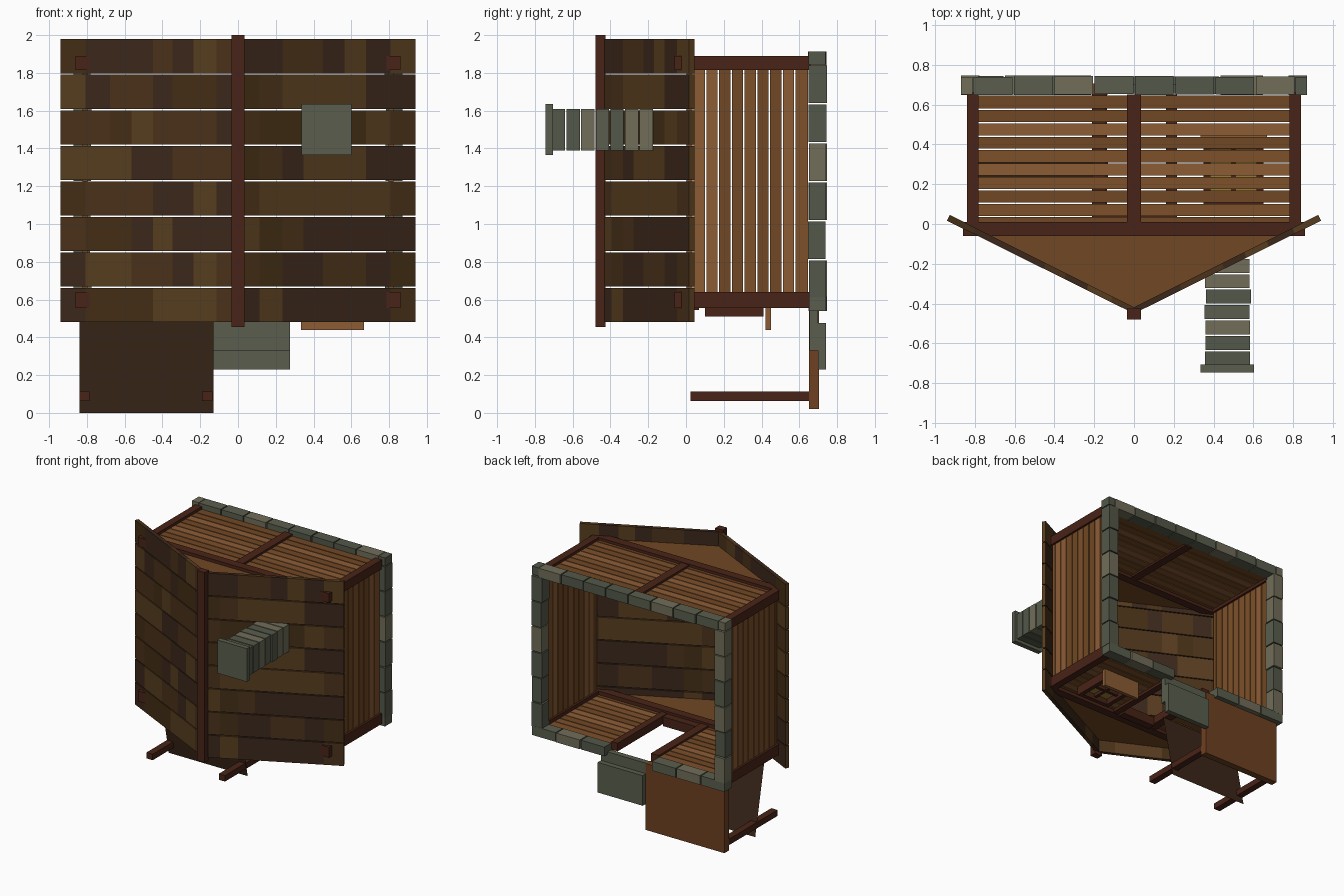
import bpy, bmesh, random
from mathutils import Vector

if "Cube" in bpy.data.objects:
    bpy.data.objects.remove(bpy.data.objects["Cube"])
random.seed(4)


def material(name, r, g, b):
    m = bpy.data.materials.new(name)
    m.diffuse_color = [(c / 255) ** 2.2 for c in (r, g, b)] + [1]
    m.use_nodes = True
    m.node_tree.nodes["Principled BSDF"].inputs["Base Color"].default_value = m.diffuse_color
    return m


BEAM = material("beam_wood", 74, 40, 29)
WALL = [material("wall_light", 139, 93, 56), material("wall_mid", 124, 81, 46),
        material("wall_dark", 112, 73, 40)]
ROOF = [material("roof_a", 88, 63, 36), material("roof_b", 76, 53, 32),
        material("roof_c", 62, 44, 32), material("roof_d", 70, 50, 28)]
STONE = [material("stone_green", 90, 94, 78), material("stone_tan", 112, 109, 90),
         material("stone_grey", 84, 88, 74)]
GABLE = material("gable_wood", 112, 73, 40)
PORCH = material("porch_wood", 110, 67, 38)
GLASS = material("window_yellow", 150, 125, 55)


def make(name, verts, faces, mats, ids=None):
    me = bpy.data.meshes.new(name)
    me.from_pydata(verts, [], faces)
    for m in mats:
        me.materials.append(m)
    for p in me.polygons:
        p.material_index = ids[p.index] if ids else 0
    bm = bmesh.new()
    bm.from_mesh(me)
    bmesh.ops.recalc_face_normals(bm, faces=bm.faces)
    bm.to_mesh(me)
    bm.free()
    ob = bpy.data.objects.new(name, me)
    bpy.context.collection.objects.link(ob)
    return ob


def box(name, x, y, z, mat):
    v = [(a, b, c) for a in x for b in y for c in z]
    f = [(0, 1, 3, 2), (4, 6, 7, 5), (0, 4, 5, 1), (2, 3, 7, 6), (0, 2, 6, 4), (1, 5, 7, 3)]
    return make(name, v, f, [mat])


def jit(a):
    return random.uniform(-a, a)


# Roof: eight plank rows per slope, each plank split into tone patches
for s in (-1, 1):
    for row in range(8):
        z0, z1 = 0.48 + row * 0.1882, 0.48 + row * 0.1882 + 0.181
        cuts = [0] + sorted(random.sample([0.12, 0.25, 0.37, 0.48, 0.6, 0.72, 0.86], 5)) + [1]
        verts, faces, ids = [], [], []
        for t in cuts:
            xo, yo = s * 0.94 * t, -0.45 + 0.467 * t
            xi, yi = s * 0.925 * t, -0.418 + 0.463 * t
            verts += [(xo, yo, z0), (xo, yo, z1), (xi, yi, z1), (xi, yi, z0)]
        for i in range(len(cuts) - 1):
            k, tone = i * 4, random.randrange(4)
            for j in range(4):
                faces.append((k + j, k + (j + 1) % 4, k + 4 + (j + 1) % 4, k + 4 + j))
                ids.append(tone)
        n = len(verts)
        faces += [(0, 1, 2, 3), (n - 4, n - 3, n - 2, n - 1)]
        ids += [0, 0]
        make("roof_plank", verts, faces, ROOF, ids)
box("ridge_beam", (-0.035, 0.035), (-0.48, -0.425), (0.455, 2.0), BEAM)

# Timber frame and gables at both ends
for z0, z1, zg in ((0.555, 0.64, 0.595), (1.815, 1.89, 1.85)):
    box("eave_beam", (-0.86, 0.86), (-0.06, 0.01), (z0, z1), BEAM)
    make("gable", [(x, y, z) for z in (zg - 0.015, zg + 0.015)
                   for x, y in ((-0.8, -0.03), (0.8, -0.03), (0, -0.425))],
         [(0, 1, 2), (3, 4, 5), (0, 1, 4, 3), (1, 2, 5, 4), (2, 0, 3, 5)], [GABLE])
    for s in (-1, 1):
        box("corner_post", sorted((s * 0.78, s * 0.84)), (0, 0.66), (z0, z1), BEAM)
box("middle_post", (-0.035, 0.035), (0, 0.65), (1.825, 1.885), BEAM)

# Wall planks: two sides, back wall, and front wall on each side of the door
edges = [0.0, 0.038, 0.105, 0.172, 0.24, 0.307, 0.375, 0.442, 0.51, 0.577, 0.65]
for y0, y1 in zip(edges, edges[1:]):
    y = (y0 + 0.003, y1 - 0.004)
    for s in (-1, 1):
        box("side_wall_plank", sorted((s * 0.797, s * 0.823)), y, (0.62, 1.83), random.choice(WALL))
    box("back_wall_plank", (-0.79, 0.79), y, (1.84, 1.868), random.choice(WALL))
    for x in ((-0.79, -0.19), (0.19, 0.79)):
        box("front_wall_plank", x, y, (0.582, 0.61), random.choice(WALL))

# Door frame
for x in ((-0.21, -0.14), (0.16, 0.215)):
    box("door_post", x, (0, 0.65), (0.56, 0.625), BEAM)
box("door_lintel", (-0.14, 0.16), (0.005, 0.07), (0.545, 0.62), BEAM)

# Window with frame, cross bars and sill
for y in ((0.10, 0.135), (0.375, 0.41)):
    box("window_rail", (0.35, 0.65), y, (0.51, 0.585), BEAM)
for x in ((0.35, 0.385), (0.615, 0.65)):
    box("window_stile", x, (0.135, 0.375), (0.51, 0.585), BEAM)
box("window_bar", (0.488, 0.512), (0.135, 0.375), (0.53, 0.57), BEAM)
box("window_bar", (0.385, 0.615), (0.243, 0.267), (0.53, 0.57), BEAM)
box("window_pane", (0.385, 0.615), (0.135, 0.375), (0.555, 0.565), GLASS)
box("window_sill", (0.333, 0.667), (0.42, 0.45), (0.44, 0.585), WALL[0])


# Stone footing ring, open at the doorway
def stone(x, z):
    box("footing_stone", x, (0.65 + jit(0.003), 0.742 + jit(0.004)), z, random.choice(STONE))


for i in range(8):
    x0 = -0.805 + i * 0.2025
    stone((x0, x0 + 0.194), (1.835, 1.912))
for s in (-1, 1):
    stone(sorted((s * 0.81, s * 0.87)), (1.845, 1.912))
    for i in range(6):
        z0 = 0.61 + i * 0.206
        stone(sorted((s * (0.78 + jit(0.004)), s * 0.87)), (z0, z0 + 0.198))
    for i in range(3):
        x0 = 0.215 + i * 0.22
        stone(sorted((s * x0, s * (x0 + 0.212))), (0.54, 0.615))

# Chimney courses and cap
for i in range(7):
    y0, d = -0.71 + i * 0.0775, jit(0.006)
    box("chimney_course", (0.36 + d, 0.585 + d), (y0, y0 + 0.07), (1.39, 1.61), random.choice(STONE))
box("chimney_cap", (0.335, 0.602), (-0.745, -0.705), (1.365, 1.635), STONE[0])

# Porch: floor, posts, thin sloping roof, stone steps
box("porch_floor", (-0.84, -0.13), (0.65, 0.705), (0.02, 0.56), PORCH)
for x in ((-0.86 + 0.02, -0.785), (-0.19, -0.135)):
    box("porch_post", x, (0.025, 0.68), (0.063, 0.112), BEAM)
make("porch_roof", [(-0.84, 0.31, 0.0), (-0.13, 0.31, 0.0), (-0.13, 0.195, 0.56), (-0.84, 0.195, 0.56)],
     [(0, 1, 2, 3)], [ROOF[2]])
box("upper_step", (-0.13, 0.275), (0.655, 0.70), (0.33, 0.56), STONE[0])
box("lower_step", (-0.13, 0.275), (0.70, 0.742), (0.23, 0.475), STONE[0])
